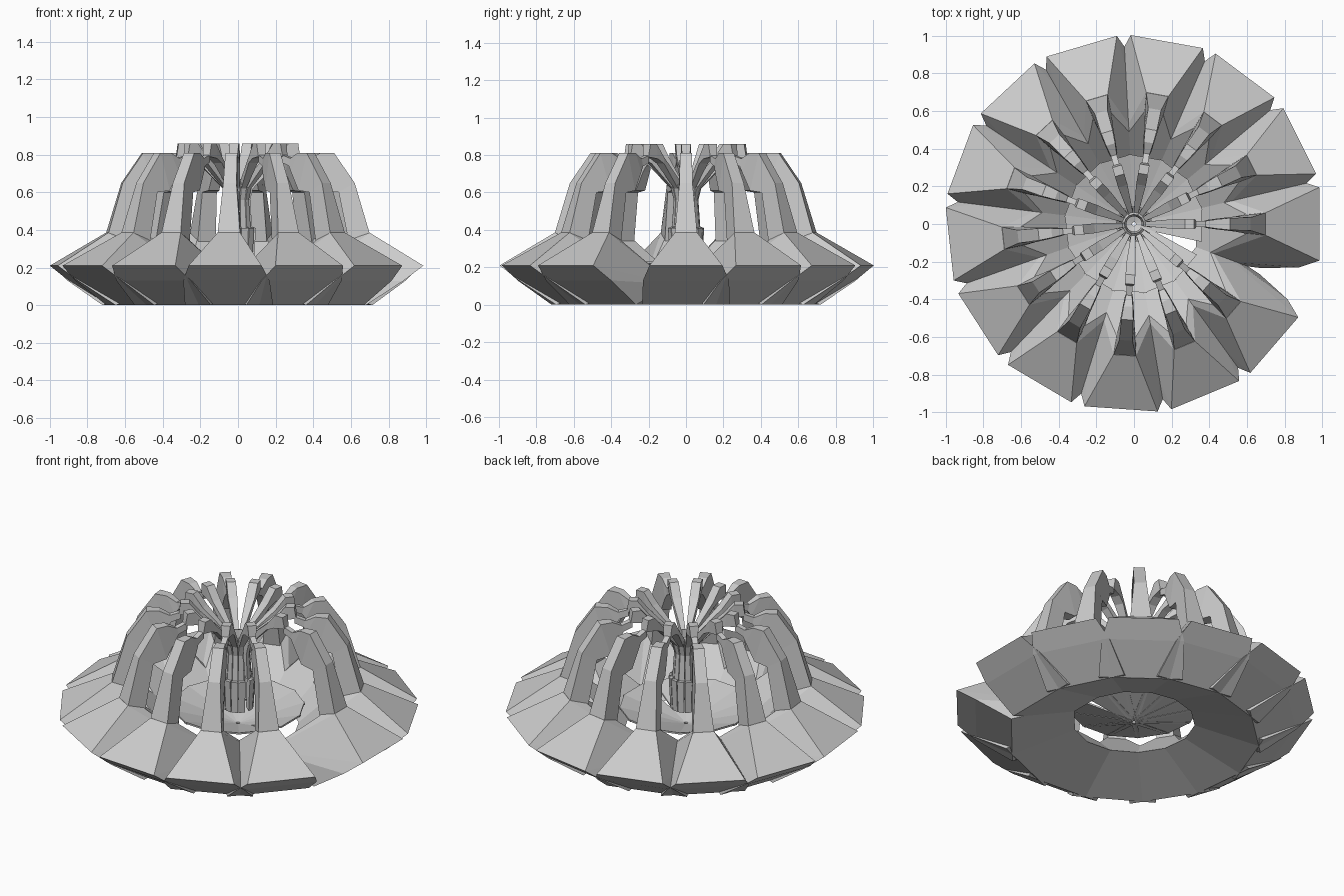
import bpy, bmesh, math
from mathutils import Matrix

if "Cube" in bpy.data.objects:
    bpy.data.objects.remove(bpy.data.objects["Cube"])

COUNT, STEP = 13, math.radians(26.6)   # the ring stops short, leaving one gap


def new_object(name, bm):
    bmesh.ops.recalc_face_normals(bm, faces=bm.faces)
    mesh = bpy.data.meshes.new(name)
    bm.to_mesh(mesh)
    bm.free()
    obj = bpy.data.objects.new(name, mesh)
    bpy.context.collection.objects.link(obj)
    return obj


def hull_part(name, profile):
    # convex block from (radius, height, half width) points
    bm = bmesh.new()
    for r, z, w in profile:
        for s in (-1, 1):
            bm.verts.new((r, s * w, z))
    res = bmesh.ops.convex_hull(bm, input=bm.verts)
    junk = [g for g in res["geom_interior"] if isinstance(g, bmesh.types.BMVert)]
    bmesh.ops.delete(bm, geom=junk, context='VERTS')
    bmesh.ops.dissolve_limit(bm, angle_limit=0.02, verts=bm.verts, edges=bm.edges)
    return new_object(name, bm)


def loft_part(name, sections):
    # four-sided tube through pairs of outer / inner (radius, height, half width)
    bm = bmesh.new()
    rings = []
    for (ro, zo, wo), (ri, zi, wi) in sections:
        rings.append([bm.verts.new(p) for p in
                      ((ro, -wo, zo), (ro, wo, zo), (ri, wi, zi), (ri, -wi, zi))])
    for a, b in zip(rings, rings[1:]):
        for i in range(4):
            j = (i + 1) % 4
            bm.faces.new((a[i], a[j], b[j], b[i]))
    bm.faces.new(rings[0])
    bm.faces.new(rings[-1])
    return new_object(name, bm)


def spin(obj):
    # repeat one part around the z axis
    for k in range(1, COUNT):
        copy = bpy.data.objects.new(f"{obj.name}_{k + 1}", obj.data)
        copy.matrix_world = Matrix.Rotation(k * STEP, 4, 'Z')
        bpy.context.collection.objects.link(copy)


# wide faceted base petals, underside rising towards the central hole
spin(hull_part("base_petal", [
    (.68, 0, .235), (.88, .13, .23), (.985, .21, .195),
    (.70, .385, .06), (.60, .35, .05), (.33, .11, .19)]))

# upright arms curling over at the top
spin(loft_part("arm", [
    ((.70, .38, .06), (.59, .33, .05)),
    ((.62, .65, .035), (.535, .60, .04)),
    ((.51, .81, .032), (.45, .61, .03)),
    ((.44, .81, .025), (.39, .71, .022)),
    ((.38, .78, .016), (.37, .74, .016)),
    ((.32, .80, .016), (.32, .76, .016))]))

# raised tips and funnel spokes leading to the middle
spin(loft_part("funnel_spoke", [
    ((.32, .86, .026), (.33, .79, .02)),
    ((.27, .86, .026), (.26, .78, .026)),
    ((.21, .79, .026), (.21, .755, .026)),
    ((.06, .66, .012), (.08, .62, .014))]))

# narrow stems bundled into the central column, flaring into a cup
spin(loft_part("column_stem", [
    ((.05, .67, .012), (.085, .64, .016)),
    ((.04, .58, .01), (.065, .56, .013)),
    ((.055, .42, .012), (.075, .41, .016)),
    ((.07, .42, .014), (.095, .41, .02)),
    ((.065, .24, .014), (.085, .22, .018))]))

# overlapping thin plates that form the shallow inner bowl
spin(loft_part("bowl_plate", [
    ((.36, .23, .095), (.36, .22, .095)),
    ((.01, .12, .02), (.01, .11, .02))]))
